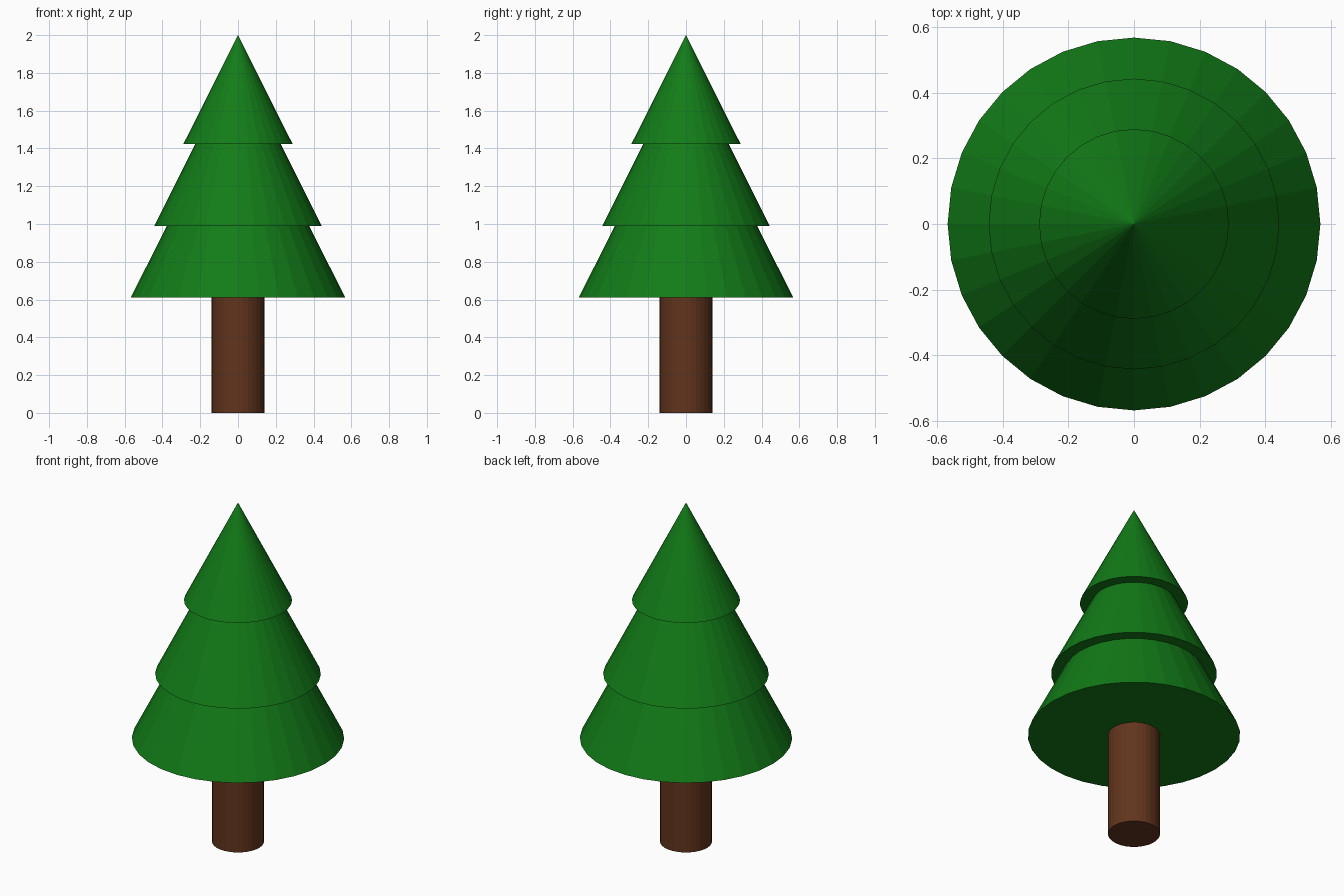
import bpy

if "Cube" in bpy.data.objects:
    bpy.data.objects.remove(bpy.data.objects["Cube"])

SIDES = 32


def material(name, color):
    mat = bpy.data.materials.new(name)
    mat.diffuse_color = color
    mat.use_nodes = True
    mat.node_tree.nodes["Principled BSDF"].inputs["Base Color"].default_value = mat.diffuse_color
    return mat


bark = material("bark", (0.12, 0.035, 0.012, 1))
needles = material("needles", (0.006, 0.20, 0.009, 1))


def cone(name, r_bottom, r_top, z_bottom, z_top, mat):
    bpy.ops.mesh.primitive_cone_add(
        vertices=SIDES, radius1=r_bottom, radius2=r_top,
        depth=z_top - z_bottom, location=(0, 0, (z_bottom + z_top) / 2))
    obj = bpy.context.object
    obj.name = name
    obj.data.materials.append(mat)
    return obj


# Trunk
cone("trunk", 0.139, 0.139, 0, 0.62, bark)

# Overlapping foliage tiers: name, radius, base height, tip height
for name, radius, base, tip in (
    ("lower_foliage", 0.568, 0.61, 1.74),
    ("middle_foliage", 0.443, 0.99, 1.876),
    ("upper_foliage", 0.289, 1.424, 2.0),
):
    cone(name, radius, 0, base, tip, needles)
